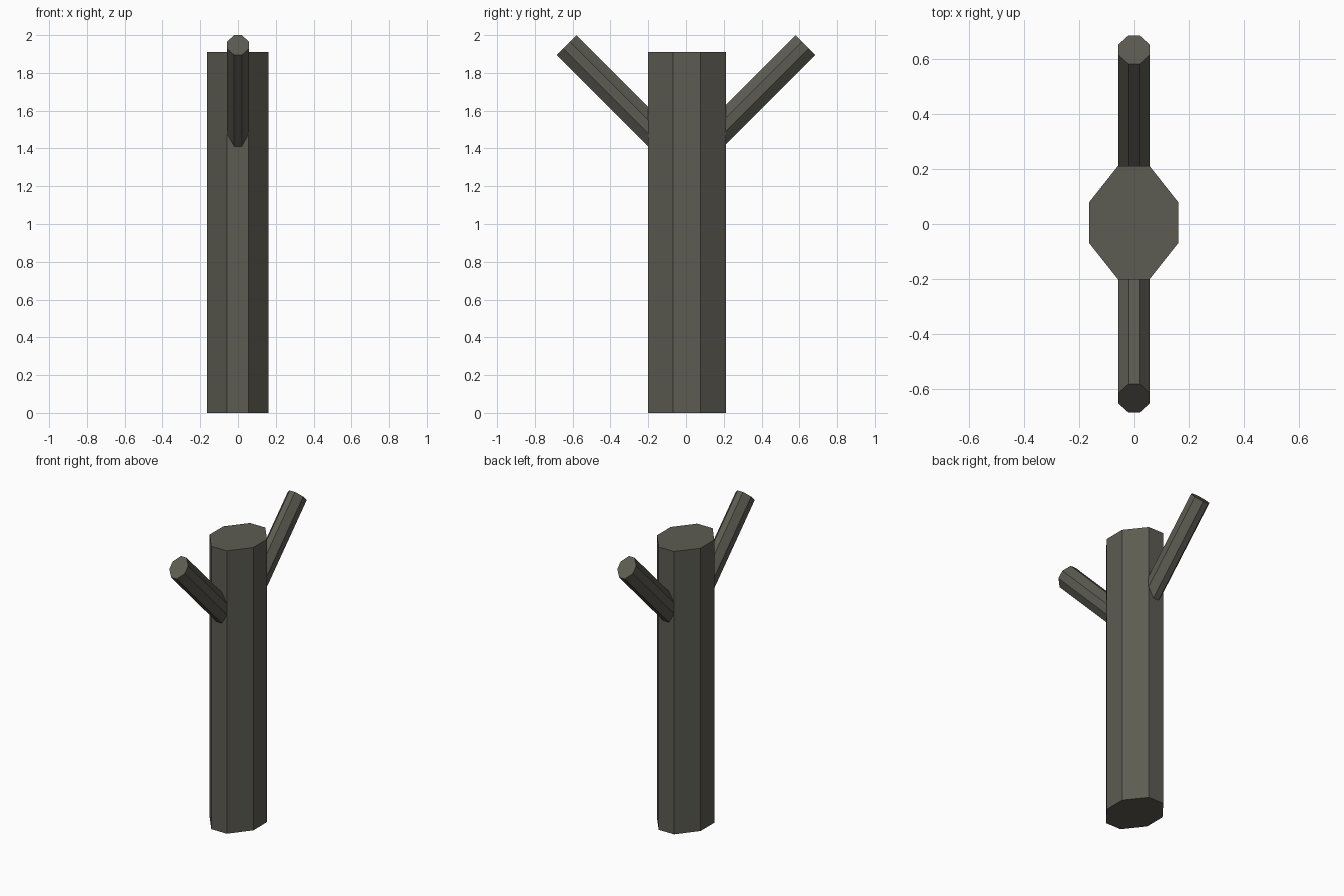
import bpy, bmesh, math
from mathutils import Matrix, Vector

if "Cube" in bpy.data.objects:
    bpy.data.objects.remove(bpy.data.objects["Cube"])

bark = bpy.data.materials.new("dark grey bark")
bark.diffuse_color = (0.108, 0.106, 0.084, 1.0)
bark.use_nodes = True
bark.node_tree.nodes["Principled BSDF"].inputs["Base Color"].default_value = bark.diffuse_color

K = 0.354  # corner position of the octagon relative to its half width


def octagon_prism(name, half_x, half_y, length, matrix):
    """Eight-sided stick along local z, starting at the local origin."""
    ring = [(1, -K), (1, K), (K, 1), (-K, 1), (-1, K), (-1, -K), (-K, -1), (K, -1)]
    bm = bmesh.new()
    base = bm.faces.new([bm.verts.new((x * half_x, y * half_y, 0)) for x, y in ring])
    top = bmesh.ops.extrude_face_region(bm, geom=[base], use_keep_orig=True)
    bmesh.ops.translate(bm, vec=(0, 0, length),
                        verts=[v for v in top["geom"] if isinstance(v, bmesh.types.BMVert)])
    bmesh.ops.transform(bm, matrix=matrix, verts=bm.verts)
    bmesh.ops.recalc_face_normals(bm, faces=bm.faces)
    mesh = bpy.data.meshes.new(name)
    bm.to_mesh(mesh)
    bm.free()
    mesh.materials.append(bark)
    obj = bpy.data.objects.new(name, mesh)
    bpy.context.collection.objects.link(obj)
    return obj


# Trunk
octagon_prism("trunk", 0.163, 0.206, 1.91, Matrix.Translation((-0.001, 0.005, 0)))

# Two branches leaning out at 45 degrees, rooted inside the trunk
for name, side in (("front_branch", -1), ("back_branch", 1)):
    start = Vector((0, side * 0.105, 1.42))
    turn = Matrix.Rotation(-side * math.radians(45), 4, "X")
    octagon_prism(name, 0.058, 0.074, 0.527 * math.sqrt(2),
                  Matrix.Translation(start) @ turn)
